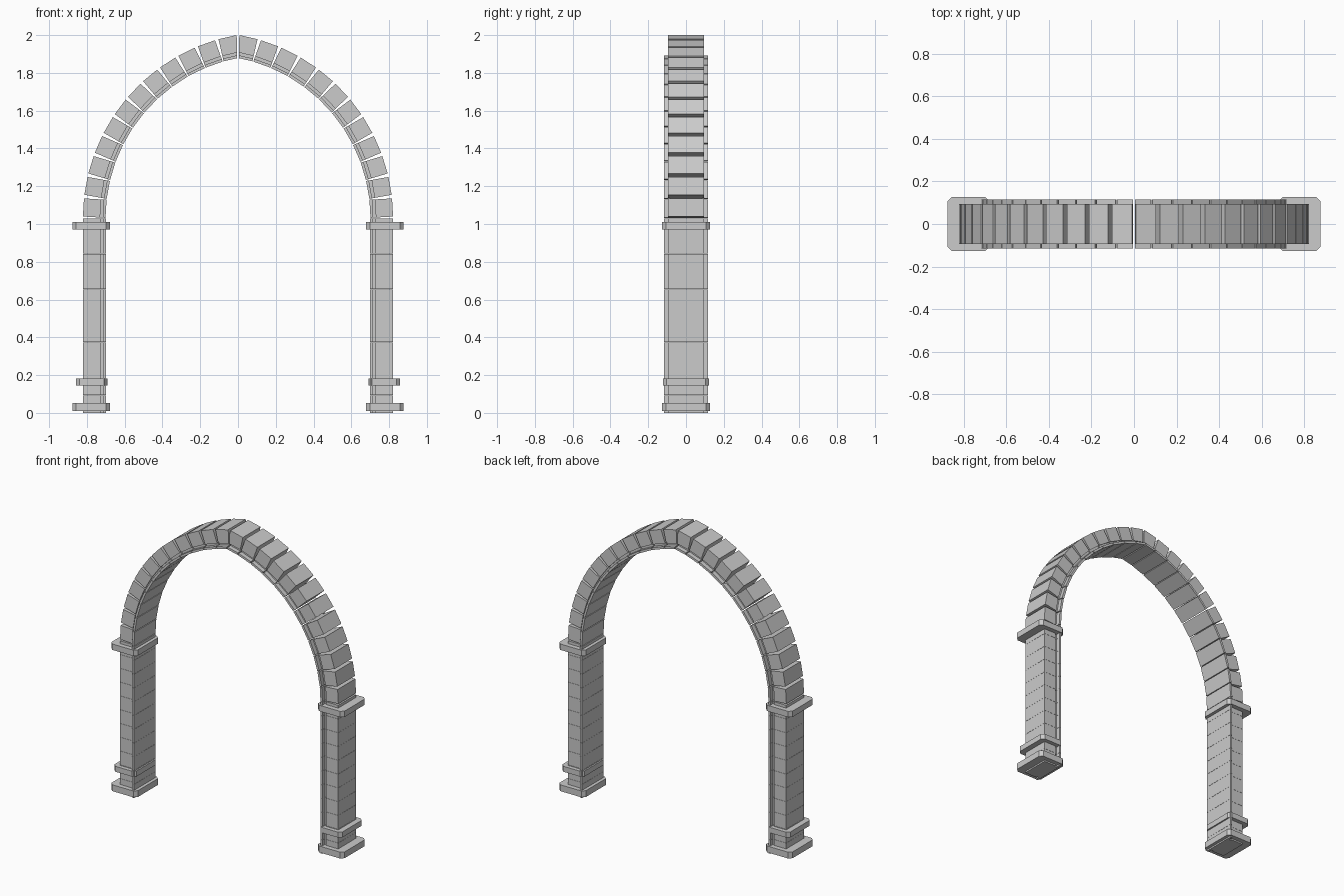
import bpy, bmesh, math
from mathutils import Matrix, Vector

if "Cube" in bpy.data.objects:
    bpy.data.objects.remove(bpy.data.objects["Cube"])

# Stone cross-section: (depth from inner face, half width in y)
# thin wide flange on the inside, small groove, then the main body
HALF = [(0, .116), (.015, .116), (.015, .086), (.029, .086), (.029, .095), (.12, .095)]
SECTION = HALF + [(u, -v) for u, v in reversed(HALF)]


def prism(bm, outline, z0, z1, matrix=Matrix()):
    """Extrude a flat outline between two heights, then place it."""
    low = [bm.verts.new(matrix @ Vector((x, y, z0))) for x, y in outline]
    high = [bm.verts.new(matrix @ Vector((x, y, z1))) for x, y in outline]
    faces = [bm.faces.new(low[::-1]), bm.faces.new(high)]
    n = len(outline)
    for i in range(n):
        j = (i + 1) % n
        faces.append(bm.faces.new((low[i], low[j], high[j], high[i])))
    bmesh.ops.recalc_face_normals(bm, faces=faces)


def finish(name, bm):
    """Turn the right-hand half into an object mirrored to the left."""
    mesh = bpy.data.meshes.new(name)
    bm.to_mesh(mesh)
    bm.free()
    obj = bpy.data.objects.new(name, mesh)
    bpy.context.collection.objects.link(obj)
    obj.modifiers.new("Mirror", 'MIRROR').use_mirror_merge = False
    return obj


def slab(name, x0, x1, half_y, z0, z1, c=.02):
    """Slab with chamfered vertical corners."""
    y = half_y
    outline = [(x0 + c, -y), (x1 - c, -y), (x1, -y + c), (x1, y - c),
               (x1 - c, y), (x0 + c, y), (x0, y - c), (x0, -y + c)]
    bm = bmesh.new()
    prism(bm, outline, z0, z1)
    finish(name, bm)


SPRING = 1.03   # height where the arch begins

# Pillar stones
bm = bmesh.new()
step = SPRING / 11
for i in range(11):
    prism(bm, SECTION, i * step, (i + 1) * step - .001,
          Matrix.Translation((.70, 0, 0)))
finish("pillar_stones", bm)

# Arch stones: straight blocks set around an arc, cut at the centre line
bm = bmesh.new()
CX, R_IN, COUNT, H = -.164, .866, 12, .096
sweep = math.acos(-CX / .984) / COUNT
for i in range(COUNT):
    place = (Matrix.Translation((CX, 0, SPRING))
             @ Matrix.Rotation(-(i + .5) * sweep, 4, 'Y')
             @ Matrix.Translation((R_IN - .002, 0, 0)))
    prism(bm, SECTION, -H / 2, H / 2, place)
cut = bmesh.ops.bisect_plane(bm, geom=bm.verts[:] + bm.edges[:] + bm.faces[:],
                             plane_co=(.004, 0, 0), plane_no=(1, 0, 0), clear_inner=True)
edges = [e for e in cut["geom_cut"] if isinstance(e, bmesh.types.BMEdge)]
bmesh.ops.holes_fill(bm, edges=edges, sides=0)
finish("arch_stones", bm)

# Plinth, base ring and capital
slab("plinth", .678, .877, .127, .01, .053)
slab("base_ring", .69, .858, .122, .145, .182)
slab("capital", .678, .877, .127, .97, 1.01)
